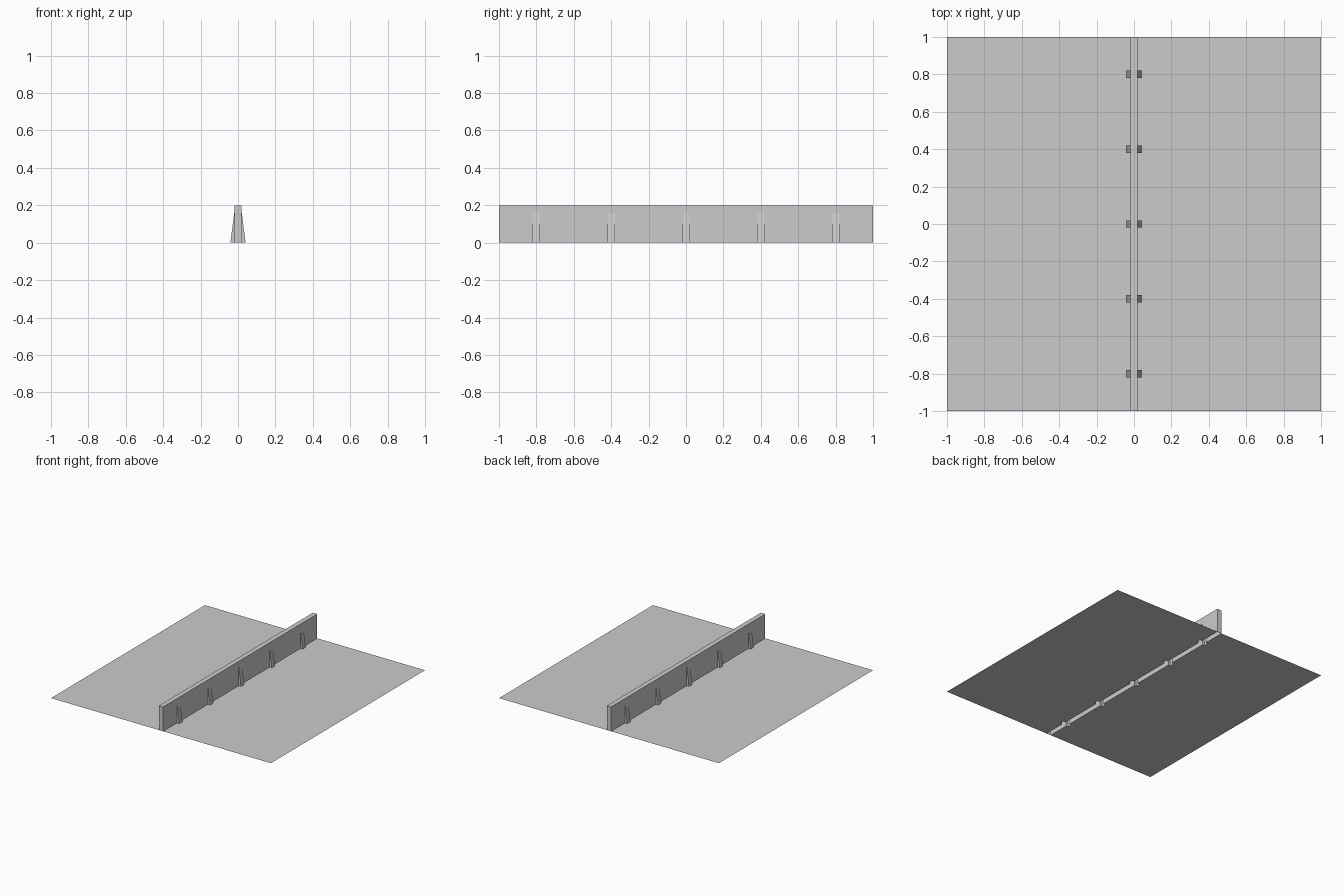
import bpy
import bmesh

if "Cube" in bpy.data.objects:
    bpy.data.objects.remove(bpy.data.objects["Cube"])

W, H = 0.02, 0.20              # wall half thickness and height
B, T, R = 0.041, 0.16, 0.02    # buttress reach, height and half width
RIBS = [-0.8, -0.4, 0.0, 0.4, 0.8]


def build(name, faces):
    """Make an object from a list of polygons, merging shared corners."""
    bm = bmesh.new()
    for f in faces:
        bm.faces.new([bm.verts.new(p) for p in f])
    bmesh.ops.remove_doubles(bm, verts=bm.verts, dist=1e-5)
    me = bpy.data.meshes.new(name)
    bm.to_mesh(me)
    bm.free()
    ob = bpy.data.objects.new(name, me)
    bpy.context.collection.objects.link(ob)
    return ob


def mirrored(faces):
    """Add the same polygons on the -x side, keeping normals outward."""
    return faces + [[(-x, y, z) for x, y, z in reversed(f)] for f in faces]


# Ground sheet: two halves, notched under the hollow buttresses
outline = [(W, -1, 0), (1, -1, 0), (1, 1, 0), (W, 1, 0)]
for y in reversed(RIBS):
    outline += [(W, y + R, 0), (B, y + R, 0), (B, y - R, 0), (W, y - R, 0)]
build("ground_sheet", mirrored([outline]))

# Wall: hollow shell, open below and behind each buttress
side = [(W, 1, 0), (W, 1, H), (W, -1, H), (W, -1, 0)]
for y in RIBS:
    side += [(W, y - R, 0), (W, y - R, T), (W, y + R, T), (W, y + R, 0)]
side.reverse()
side.reverse()
wall = mirrored([side[::-1]])
wall = [f[::-1] for f in wall]
wall.append([(-W, -1, H), (W, -1, H), (W, 1, H), (-W, 1, H)])
wall.append([(-W, -1, 0), (W, -1, 0), (W, -1, H), (-W, -1, H)])
wall.append([(W, 1, 0), (-W, 1, 0), (-W, 1, H), (W, 1, H)])
ob = build("wall", wall)
bm = bmesh.new()
bm.from_mesh(ob.data)
bmesh.ops.recalc_face_normals(bm, faces=bm.faces)
top = max(bm.faces, key=lambda f: f.calc_center_median().z)
if top.normal.z < 0:
    bmesh.ops.reverse_faces(bm, faces=bm.faces)
bm.to_mesh(ob.data)
bm.free()

# Buttresses: sloped face and two triangular cheeks, on both sides
ribs = []
for y in RIBS:
    a, b = y - R, y + R
    ribs += [
        [(B, a, 0), (B, b, 0), (W, b, T), (W, a, T)],
        [(W, a, 0), (B, a, 0), (W, a, T)],
        [(B, b, 0), (W, b, 0), (W, b, T)],
    ]
build("buttresses", mirrored(ribs))
